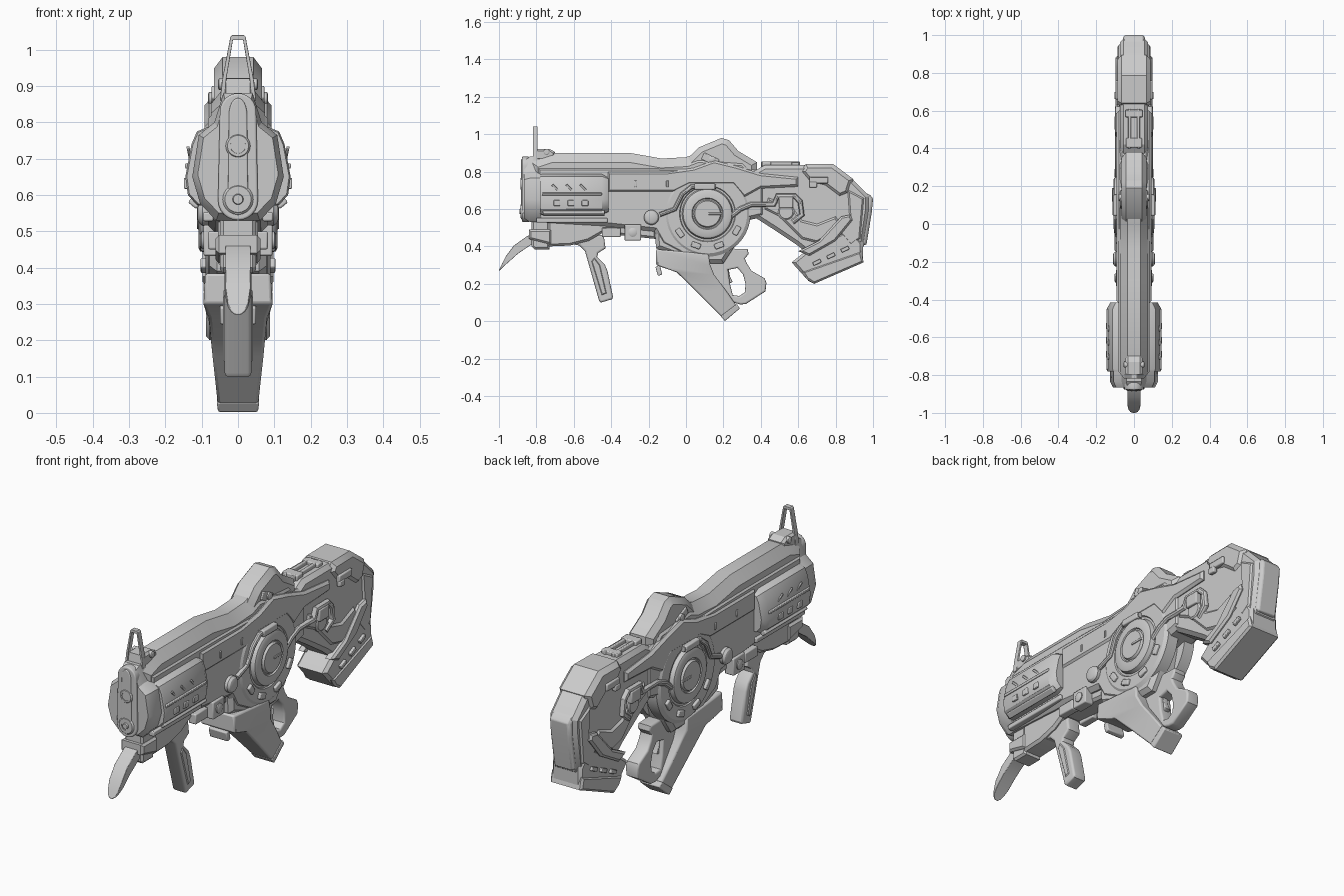
import bpy, bmesh, math
from mathutils import Matrix, Vector, Euler

SIDE = Matrix(((0, 0, 1, 0), (1, 0, 0, 0), (0, 1, 0, 0), (0, 0, 0, 1)))    # drawn in y,z
FRONT = Matrix(((1, 0, 0, 0), (0, 0, -1, 0), (0, 1, 0, 0), (0, 0, 0, 1)))  # drawn in x,z


def finish(name, me, mirror=False, bevel=0.0):
    me.shade_smooth()
    me.set_sharp_from_angle(angle=math.radians(30))
    ob = bpy.data.objects.new(name, me)
    bpy.context.collection.objects.link(ob)
    if bevel:
        b = ob.modifiers.new("edge", 'BEVEL')
        b.width, b.segments, b.limit_method = bevel, 2, 'ANGLE'
    if mirror:
        ob.modifiers.new("mirror", 'MIRROR').use_mirror_merge = False
    return ob


def from_bm(name, bm, mirror=False, bevel=0.0):
    bmesh.ops.recalc_face_normals(bm, faces=bm.faces[:])
    me = bpy.data.meshes.new(name)
    bm.to_mesh(me)
    bm.free()
    return finish(name, me, mirror, bevel)


def skin(rings):
    bm = bmesh.new()
    vs = [[bm.verts.new(p) for p in r] for r in rings]
    n = len(vs[0])
    for a, b in zip(vs, vs[1:]):
        for i in range(n):
            bm.faces.new((a[i], a[(i + 1) % n], b[(i + 1) % n], b[i]))
    caps = [bm.faces.new(vs[0]), bm.faces.new(vs[-1])]
    bmesh.ops.recalc_face_normals(bm, faces=bm.faces[:])
    return bm, caps


def prism(name, pts, w, inner=None, c=0.012, d=0.012, bevel=0.0):
    """y,z outline spanning -w..w, or a mirrored plate inner..w, with chamfered side faces"""
    lo = -w + d if inner is None else inner
    bm, caps = skin([[(x, y, z) for y, z in pts] for x in (lo, w - d)])
    ends = [(caps[1], w)] + ([(caps[0], -w)] if inner is None else [])
    for f, x in ends:
        bmesh.ops.inset_region(bm, faces=[f], thickness=c, use_even_offset=True)
        for v in f.verts:
            v.co.x = x
    return from_bm(name, bm, inner is not None, bevel)


def slab_loft(name, secs, bevel=0.0):
    """rectangular sections: front y,z, rear y,z, half width"""
    bm, _ = skin([[(-w, a, b), (w, a, b), (w, e, f), (-w, e, f)] for a, b, e, f, w in secs])
    return from_bm(name, bm, False, bevel)


def half_loft(name, half, stations):
    """x,z half outline mirrored and swept through (y, scale, centre z)"""
    full = half + [(-x, z) for x, z in reversed(half)]
    bm, _ = skin([[(x * s, y, cz + (z - cz) * s) for x, z in full] for y, s, cz in stations])
    return from_bm(name, bm)


def lathe(name, a, z, prof, axis='X', mirror=True, n=40):
    rings = []
    for t, r in prof:
        cs = [(r * math.cos(k * math.tau / n), r * math.sin(k * math.tau / n)) for k in range(n)]
        rings.append([(t, a + u, z + v) if axis == 'X' else (a + u, t, z + v) for u, v in cs])
    bm, _ = skin(rings)
    return from_bm(name, bm, mirror)


def box(name, centre, size, rot=(0, 0, 0), mirror=True, bevel=0.005):
    bm = bmesh.new()
    m = Matrix.LocRotScale(Vector(centre), Euler([math.radians(r) for r in rot]), Vector(size))
    bmesh.ops.create_cube(bm, size=1, matrix=m)
    return from_bm(name, bm, mirror, bevel)


def curve(name, loops, mat, depth, bevel, dims='2D', mirror=False, shift=(0, 0, 0)):
    cu = bpy.data.curves.new(name, 'CURVE')
    cu.dimensions = dims
    cu.bevel_depth, cu.bevel_resolution = bevel, 3
    if dims == '2D':
        cu.fill_mode, cu.extrude, cu.offset = 'BOTH', depth - bevel, -bevel
    else:
        cu.fill_mode, cu.use_fill_caps = 'FULL', True
    for loop in loops:
        sp = cu.splines.new('POLY')
        sp.points.add(len(loop) - 1)
        for p, q in zip(sp.points, loop):
            p.co = (*q, 0, 1)[:4] if len(q) == 2 else (*q, 1)
        sp.use_cyclic_u = dims == '2D'
    tmp = bpy.data.objects.new("tmp", cu)
    bpy.context.collection.objects.link(tmp)
    dg = bpy.context.evaluated_depsgraph_get()
    me = bpy.data.meshes.new_from_object(tmp.evaluated_get(dg))
    bpy.data.objects.remove(tmp)
    me.transform(Matrix.Translation(shift) @ mat)
    return finish(name, me, mirror)


def tube(name, pts, r):
    return curve(name, [pts], Matrix(), 0, r, '3D', True)


# Receiver: main body, tapered top cover, raised upper plates, lower housing
prism("receiver_body", [(-.80, .83), (-.30, .83), (.30, .82), (.42, .80), (.42, .56), (.29, .53), (.24, .45),
      (.18, .36), (.02, .33), (-.13, .41), (-.17, .48), (-.45, .51), (-.80, .53)], .083, c=.02, d=.02)
prism("top_cover", [(-.84, .86), (-.72, .90), (-.30, .90), (-.13, .87), (0, .877), (.06, .90), (.32, .88),
      (.38, .82), (.38, .72), (-.84, .72)], .075, c=.05, d=.04)
prism("upper_side_plate", [(-.42, .80), (-.10, .80), (.04, .82), (.15, .86), (.27, .83), (.40, .79), (.60, .77),
      (.60, .72), (.40, .71), (.31, .66), (.25, .73), (.02, .73), (-.06, .69), (-.42, .69)], .092, .06, .012, .012)
prism("rear_hump", [(-.01, .85), (.07, .93), (.19, .98), (.23, .968), (.28, .91), (.38, .85), (.38, .76), (-.01, .76)],
      .066, c=.03, d=.024)
prism("lower_housing", [(-.17, .52), (-.16, .39), (-.02, .34), (.02, .31), (.20, .31), (.26, .40), (.29, .52)],
      .078, c=.02, d=.02)
box("hump_side_block", (.058, .13, .865), (.03, .09, .04), (-25, 0, 0))
lathe("hump_pin", .14, .865, [(.05, .018), (.08, .018), (.083, .012)], n=20)

# Round side drum with stepped rings, pointer and clips
lathe("drum_housing", .115, .575, [(.02, .23), (.078, .23), (.09, .212), (.09, .15), (.084, .146), (.084, .136),
      (.104, .13), (.109, .12), (.109, .084), (.102, .08), (.102, .074), (.113, .068), (.113, .01)], n=64)
box("drum_pointer", (.113, .155, .575), (.008, .07, .012), bevel=.002)
for i, ang in enumerate((215, 250, 290, 330)):
    a = math.radians(ang)
    box(f"drum_clip_{i}", (.092, .115 + .18 * math.cos(a), .575 + .18 * math.sin(a)), (.022, .05, .03), (ang + 90, 0, 0))
tube("drum_upper_pipe", [(.09, -.14, .57), (.09, -.06, .60), (.095, -.02, .68), (.095, .03, .72), (.095, .16, .72)], .013)
box("drum_pipe_cap", (.095, .10, .72), (.035, .11, .032))
tube("rear_pipe", [(.085, .24, .56), (.085, .29, .60), (.085, .35, .625), (.085, .47, .625), (.085, .49, .67),
     (.085, .58, .67), (.085, .61, .64), (.085, .62, .57), (.08, .57, .53)], .015)
lathe("side_knob", -.185, .555, [(.05, .04), (.098, .04), (.108, .032), (.112, .02)], n=28)

# Front shroud with vents
hexa = [(.05, .80), (.113, .775), (.128, .74), (.145, .65), (.138, .60), (.112, .572), (.05, .565)]
half_loft("handguard_shroud", hexa, [(-.78, .97, .68), (-.77, 1, .68), (-.45, 1, .68), (-.415, .86, .68)])
for i in range(3):
    y = -.70 + i * .075
    box(f"slanted_vent_{i}", (.1345, y, .715), (.008, .045, .011), (-45, 11, 0), bevel=.002)
    box(f"square_vent_{i}", (.143, y + .01, .632), (.012, .035, .03), (0, 0, 0), bevel=.003)
box("shroud_ridge", (.14, -.61, .68), (.012, .32, .014), (0, 10, 0), bevel=.003)
box("shroud_lower_strip", (.12, -.60, .578), (.03, .33, .02), (0, -40, 0))
box("fore_side_rail", (.082, -.61, .54), (.03, .38, .025))

# Muzzle plate, slot face and two barrels
half_loft("muzzle_plate", [(.04, .88), (.065, .80), (.108, .765), (.126, .65), (.104, .575), (.06, .53)],
          [(-.865, .88, .70), (-.835, 1, .70), (-.775, 1, .70)])
arc = [math.radians(k * 15) for k in range(13)]
slot = [(.05 * math.cos(a), .83 + .05 * math.sin(a)) for a in arc] + \
       [(-.055 * math.cos(a), .585 - .055 * math.sin(a)) for a in arc]
curve("muzzle_slot_face", [slot], FRONT, .02, .006, shift=(0, -.857, 0))
curve("muzzle_slot_inner", [[(x * .5, .715 + (z - .715) * .92) for x, z in slot]], FRONT, .02, .004, shift=(0, -.862, 0))
lathe("upper_barrel", 0, .735, [(-.80, .034), (-.878, .034), (-.885, .029), (-.885, .021), (-.86, .019)],
      'Y', False, 32)
lathe("lower_barrel", 0, .588, [(-.80, .043), (-.876, .043), (-.884, .036), (-.884, .022), (-.878, .022),
      (-.878, .016), (-.89, .013), (-.89, .006)], 'Y', False, 32)

# Front sight frame and base
curve("front_sight", [[(-.05, .86), (-.043, .92), (-.021, 1.035), (-.016, 1.04), (.016, 1.04), (.021, 1.035),
      (.043, .92), (.05, .86)], [(-.036, .87), (-.032, .92), (-.014, 1.026), (.014, 1.026), (.032, .92), (.036, .87)]],
      FRONT, .013, .002, shift=(0, -.806, 0))
prism("sight_base", [(-.82, .86), (-.81, .92), (-.73, .922), (-.70, .905), (-.70, .86)], .045, c=.01, d=.012)
lathe("sight_screw", -.745, .905, [(.02, .016), (.052, .016), (.055, .011)], n=20)

# Blade and its mount
prism("blade_mount", [(-.825, .55), (-.825, .40), (-.81, .385), (-.73, .385), (-.73, .55)], .05, c=.01, d=.01)
prism("blade_bracket", [(-.84, .49), (-.84, .44), (-.72, .41), (-.72, .49)], .062, c=.01, d=.01)
slab_loft("curved_blade", [(-.79, .485, -.79, .42, .03), (-.85, .455, -.835, .405, .035), (-.92, .405, -.90, .36, .035),
          (-.965, .345, -.95, .315, .034), (-.985, .305, -.978, .29, .028), (-.995, .284, -.99, .278, .02),
          (-1.0, .272, -.997, .27, .008)], .003)

# Underside rail, fore grip and clamp blocks
prism("under_rail", [(-.74, .54), (-.74, .40), (-.62, .405), (-.52, .43), (-.45, .47), (-.16, .44), (-.16, .54)],
      .055, c=.012, d=.012)
curve("fore_grip", [[(-.62, .415), (-.57, .405), (-.54, .375), (-.465, .11), (-.455, .10), (-.395, .118), (-.39, .13),
      (-.42, .27), (-.435, .305), (-.475, .345), (-.47, .365), (-.43, .39), (-.44, .46), (-.60, .46)]], SIDE, .037, .011)
prism("grip_inlay", [(-.505, .32), (-.45, .14), (-.425, .15), (-.46, .30), (-.49, .34)], .041, .02, .004, .004)
box("clamp_block_front", (.062, -.40, .475), (.04, .10, .05))
box("clamp_block_rear", (.07, -.285, .475), (.05, .09, .085))
lathe("clamp_bolt", -.285, .475, [(.08, .024), (.10, .024), (.104, .016)], n=20)
for i in range(2):
    box(f"body_clip_{i}", (.084, -.27 + .17 * i, .735), (.024, .012, .035), bevel=.003)

# Canted grip magazine and looped handle
slab_loft("canted_magazine", [(-.16, .385, .12, .36, .09), (-.16, .30, .13, .30, .095), (-.05, .262, .15, .25, .08),
          (.06, .155, .21, .17, .07), (.19, .023, .27, .085, .056)], .008)
slab_loft("magazine_foot", [(.185, .028, .272, .092, .059), (.208, .001, .288, .068, .055)], .005)
box("magazine_hook", (0, -.145, .27), (.10, .025, .05), (15, 0, 0), False)
curve("looped_handle", [[(.08, .36), (.20, .39), (.33, .385), (.335, .36), (.315, .335), (.325, .31), (.35, .27),
      (.42, .23), (.43, .205), (.425, .16), (.32, .092), (.29, .09), (.22, .11), (.10, .25)],
     [(.225, .275), (.275, .285), (.305, .25), (.318, .20), (.315, .155), (.285, .135), (.25, .14), (.235, .20)]],
      SIDE, .035, .01)
curve("trigger", [[(.19, .31), (.225, .30), (.235, .24), (.25, .21), (.225, .20), (.19, .24)]], SIDE, .014, .004)

# Stock: core, shoulder armour, butt pad, top rail
prism("stock_core", [(.36, .80), (.42, .835), (.78, .835), (.89, .76), (.98, .67), (.98, .60), (.95, .40), (.90, .36),
      (.64, .37), (.59, .41), (.47, .49), (.40, .535), (.36, .56)], .075, c=.02, d=.02)
prism("shoulder_armour", [(.61, .80), (.64, .84), (.785, .842), (.895, .76), (.87, .68), (.82, .66), (.74, .72),
      (.66, .74)], .088, c=.022, d=.022)
prism("stock_rear_plate", [(.86, .71), (.955, .66), (.935, .44), (.88, .40), (.82, .47), (.87, .56)], .083, .05, .012, .012)
prism("butt_pad", [(.93, .70), (.985, .675), (1.0, .655), (.993, .58), (.965, .41), (.91, .40)], .058, c=.012, d=.012, bevel=.004)
prism("stock_lower_plate", [(.42, .60), (.50, .56), (.62, .44), (.70, .42), (.84, .50), (.80, .56), (.70, .52),
      (.62, .54), (.56, .62), (.44, .66)], .085, .05, .01, .01)
box("top_rail", (.024, .505, .838), (.016, .21, .03), bevel=.004)
box("rail_cross_block", (0, .43, .84), (.085, .05, .03), mirror=False)
box("rail_end_block", (0, .585, .84), (.09, .04, .025), mirror=False)
box("armour_catch", (.088, .71, .755), (.022, .10, .035))
box("armour_catch_tab", (.092, .68, .73), (.022, .04, .03))
lathe("pipe_valve", .535, .585, [(.05, .045), (.083, .045), (.09, .036), (.09, .02)], n=24)
box("valve_cover", (.088, .535, .635), (.03, .075, .06))

# Rear magazine pack with latch arm
prism("rear_pack", [(.565, .315), (.64, .375), (.88, .50), (.945, .42), (.945, .32), (.68, .203), (.655, .215)],
      .082, c=.015, d=.015)
prism("pack_lower_rim", [(.62, .265), (.935, .375), (.95, .315), (.685, .20), (.645, .225)], .088, c=.01, d=.01)
prism("latch_arm", [(.60, .375), (.71, .43), (.83, .56), (.88, .57), (.89, .54), (.80, .43), (.66, .35)],
      .098, .06, .01, .01)
for i in range(3):
    box(f"pack_rib_{i}", (.085, .70 + i * .075, .315 + i * .035), (.02, .045, .02), (25, 0, 0), bevel=.003)
